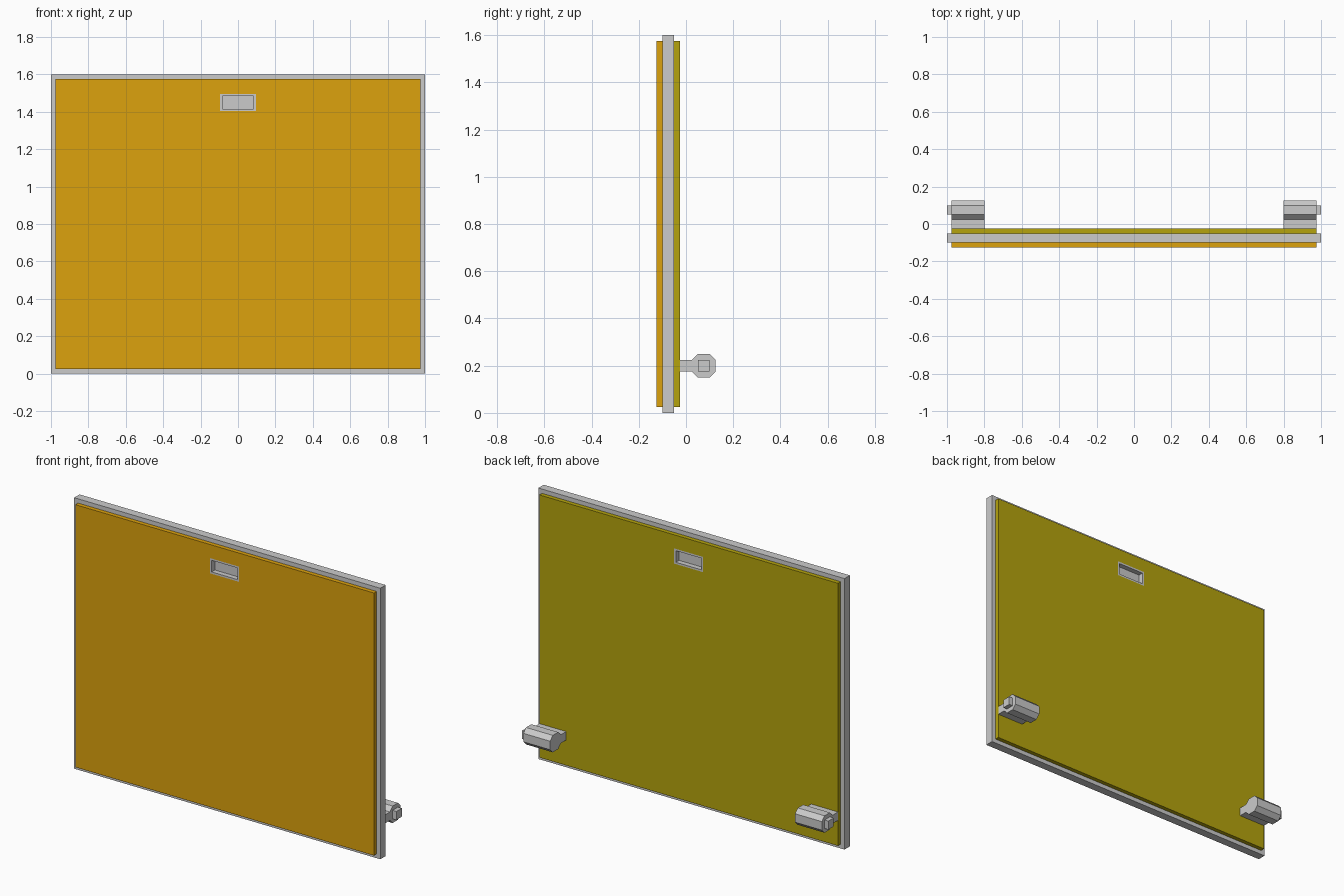
import bpy, bmesh

if "Cube" in bpy.data.objects:
    bpy.data.objects.remove(bpy.data.objects["Cube"])


def material(name, rgb):
    m = bpy.data.materials.new(name)
    m.diffuse_color = (*rgb, 1)
    m.use_nodes = True
    m.node_tree.nodes["Principled BSDF"].inputs["Base Color"].default_value = m.diffuse_color
    return m


def finish(name, bm, mat=None):
    bmesh.ops.recalc_face_normals(bm, faces=bm.faces)
    me = bpy.data.meshes.new(name)
    bm.to_mesh(me)
    bm.free()
    ob = bpy.data.objects.new(name, me)
    bpy.context.collection.objects.link(ob)
    if mat:
        me.materials.append(mat)
    return ob


def rect(x, z0, z1):
    return [(-x, z0), (x, z0), (x, z1), (-x, z1)]


def loop(bm, pts, y):
    return [bm.verts.new((x, y, z)) for x, z in pts]


def skin(bm, a, b):
    for i in range(4):
        j = (i + 1) % 4
        bm.faces.new((a[i], a[j], b[j], b[i]))


OPENING = rect(0.095, 1.405, 1.495)
POCKET = rect(0.084, 1.416, 1.484)


def plate(name, outer, y0, y1, mat=None):
    """Slab with the handle opening cut through it."""
    bm = bmesh.new()
    rings = [loop(bm, outer, y0), loop(bm, outer, y1),
             loop(bm, OPENING, y1), loop(bm, OPENING, y0)]
    for i in range(4):
        skin(bm, rings[i], rings[(i + 1) % 4])
    return finish(name, bm, mat)


def prism(name, profile, x0, x1):
    """Profile in (y, z) extruded along x."""
    bm = bmesh.new()
    f = bm.faces.new([bm.verts.new((x0, y, z)) for y, z in profile])
    g = bmesh.ops.extrude_face_region(bm, geom=[f])["geom"]
    bmesh.ops.translate(bm, vec=(x1 - x0, 0, 0),
                        verts=[v for v in g if isinstance(v, bmesh.types.BMVert)])
    return finish(name, bm)


orange = material("orange", (0.72, 0.36, 0.004))
olive = material("olive_yellow", (0.46, 0.37, 0.004))

# Grey core with a coloured panel on each face
inner = rect(0.975, 0.025, 1.575)
plate("core_frame", rect(1, 0, 1.6), -0.10, -0.05)
plate("front_panel", inner, -0.125, -0.10, orange)
plate("back_panel", inner, -0.05, -0.025, olive)

# Handle insert: flush rim with a pocket on both sides
bm = bmesh.new()
rings = [loop(bm, p, y) for p, y in (
    (POCKET, -0.095), (POCKET, -0.125), (OPENING, -0.125),
    (OPENING, -0.025), (POCKET, -0.025), (POCKET, -0.055))]
for a, b in zip(rings, rings[1:]):
    skin(bm, a, b)
bm.faces.new(rings[0])
bm.faces.new(rings[-1])
finish("handle_recess", bm)

# Hinges: octagonal barrel joined to a flat arm, with a square pin at the outer end
barrel = [(-0.025, 0.175), (0.025, 0.175), (0.05, 0.15), (0.10, 0.15), (0.125, 0.175),
          (0.125, 0.225), (0.10, 0.25), (0.05, 0.25), (0.025, 0.225), (-0.025, 0.225)]
pin = [(0.05, 0.175), (0.10, 0.175), (0.10, 0.225), (0.05, 0.225)]
for side, s in (("left", -1), ("right", 1)):
    prism(f"hinge_{side}", barrel, s * 0.80, s * 0.975)
    prism(f"hinge_pin_{side}", pin, s * 0.975, s * 1.0)
